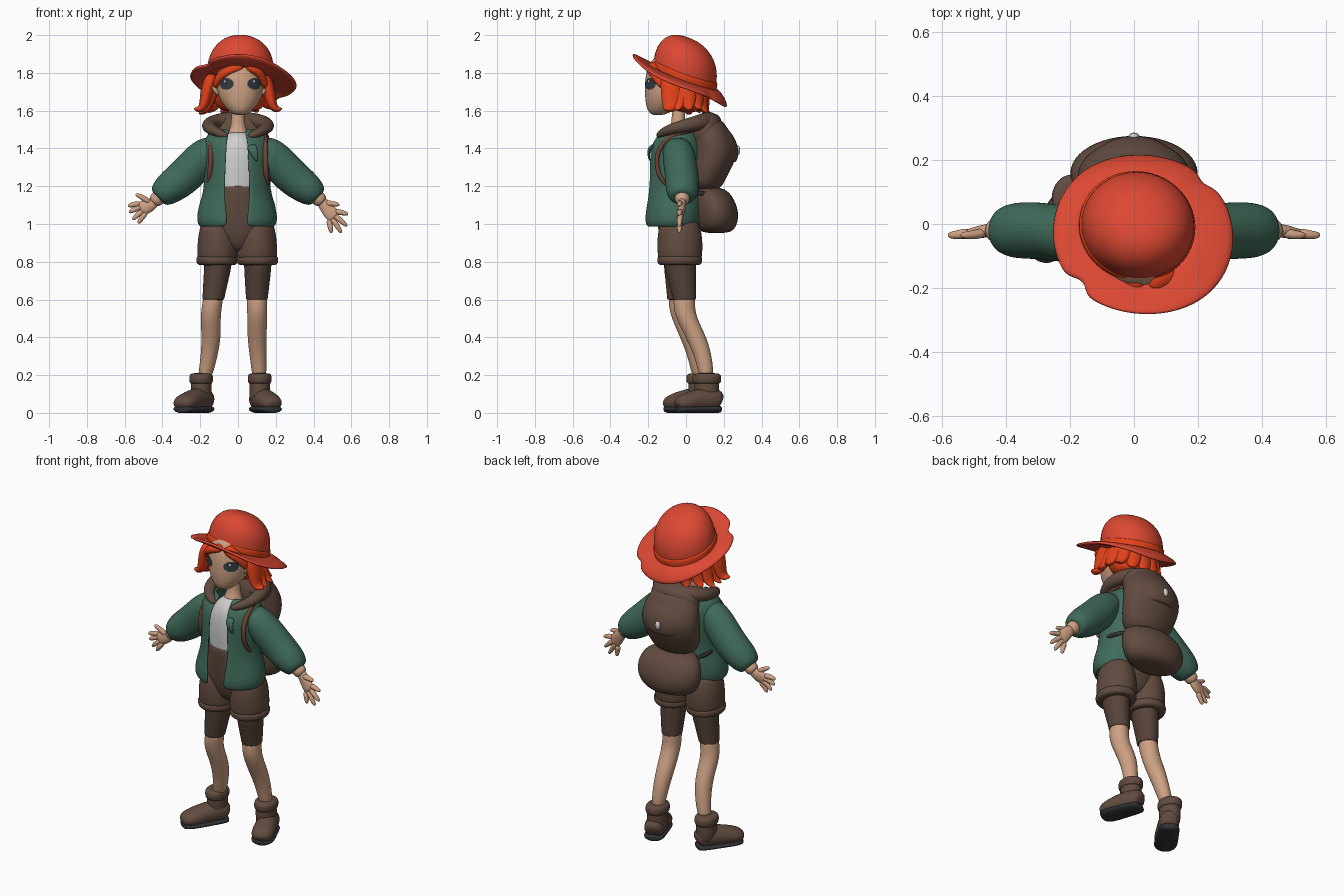
import bpy, bmesh, math, random
from mathutils import Vector, Matrix

random.seed(4)
if "Cube" in bpy.data.objects:
    bpy.data.objects.remove(bpy.data.objects["Cube"], do_unlink=True)

def material(name, *rgb):
    mat = bpy.data.materials.new(name)
    mat.use_nodes = True
    mat.diffuse_color = (*rgb, 1)
    shader = mat.node_tree.nodes["Principled BSDF"]
    shader.inputs["Base Color"].default_value = (*rgb, 1)
    return mat

HAT = material("coral red", .72, .065, .033)
HAIR = material("orange red", .78, .055, .01)
SKIN = material("warm skin", .62, .36, .23)
GREEN = material("jacket green", .05, .145, .1)
BROWN = material("canvas brown", .12, .07, .05)
DARK = material("legging brown", .095, .056, .042)
SHIRT = material("shirt grey", .62, .62, .62)
BLACK = material("charcoal", .03, .033, .038)
EYE = material("slate eye", .035, .045, .057)
STRAP = material("strap russet", .16, .055, .035)
SIDES = ((1, "left"), (-1, "right"))

def finish(name, bm, mat, sub=2, thick=0):
    """Turn a bmesh into a smooth object with its modifiers."""
    bmesh.ops.recalc_face_normals(bm, faces=bm.faces)
    mesh = bpy.data.meshes.new(name)
    bm.to_mesh(mesh)
    bm.free()
    mesh.materials.append(mat)
    mesh.polygons.foreach_set("use_smooth", [True] * len(mesh.polygons))
    obj = bpy.data.objects.new(name, mesh)
    bpy.context.scene.collection.objects.link(obj)
    if thick:
        shell = obj.modifiers.new("thickness", 'SOLIDIFY')
        shell.thickness, shell.offset = thick, 0
    if sub:
        smooth = obj.modifiers.new("smooth", 'SUBSURF')
        smooth.levels = smooth.render_levels = sub
    return obj

def bridge(bm, rows, closed=True):
    """Join consecutive rows of vertices with quads."""
    for low, high in zip(rows, rows[1:]):
        count = len(low)
        for j in range(count if closed else count - 1):
            k = (j + 1) % count
            bm.faces.new((low[j], low[k], high[k], high[j]))

def loft(name, mat, rings, ref=(1, 0, 0), axis=None, n=12):
    """Skin elliptical rings (centre, half width, half depth) along a path."""
    bm, rows, last = bmesh.new(), [], len(rings) - 1
    centres = [Vector(ring[:3]) for ring in rings]
    for i, ring in enumerate(rings):
        t = Vector(axis) if axis else (centres[min(i + 1, last)] - centres[max(i - 1, 0)]).normalized()
        u = Vector(ref)
        u = (u - t * u.dot(t)).normalized()
        v = t.cross(u)
        a, b = ring[3] * 1.045, ring[4] * 1.045  # make up for subdivision shrinkage
        turns = [math.tau * j / n for j in range(n)]
        rows.append([bm.verts.new(centres[i] + u * a * math.cos(w) + v * b * math.sin(w)) for w in turns])
    bridge(bm, rows)
    bm.faces.new(rows[0][::-1])
    bm.faces.new(rows[-1])
    return finish(name, bm, mat)

def body(name, mat, rings, x=0):
    """Upright loft from (height, half width, half depth, y)."""
    return loft(name, mat, [(x, y, z, a, b) for z, a, b, y in rings], axis=(0, 0, 1))

def strand(name, mat, points, width, flat=.6, tip=.2, ref=(0, 1, 0)):
    """Tapered tube through a few points."""
    sizes = [width * (1 - (1 - tip) * (i / (len(points) - 1)) ** 2) for i in range(len(points))]
    return loft(name, mat, [(*p, w, w * flat) for p, w in zip(points, sizes)], ref, n=8)

def flip(points, s):
    return [(p[0] * s, *p[1:]) for p in points]

# Head, nose and neck
head = body("head", SKIN, [(1.575, .03, .03, -.15), (1.6, .065, .07, -.135), (1.65, .105, .11, -.105), (1.7, .124, .135, -.083),
                           (1.77, .128, .14, -.077), (1.85, .12, .13, -.07), (1.92, .06, .07, -.06)], x=.012)
strand("nose", SKIN, [(.012, -.19, 1.72), (.012, -.214, 1.69), (.012, -.185, 1.66)], .016, 1, .8)
body("neck", SKIN, [(1.4, .07, .06, -.05), (1.48, .055, .05, -.05), (1.52, .034, .034, -.04), (1.64, .034, .036, -.04)])

def eye_plate(name, mat, x, z, size, squash, turn, lift):
    """Thin disc wrapped onto the face."""
    bm = bmesh.new()
    place = (Matrix.Translation((x, -.19, z)) @ Matrix.Rotation(turn, 4, 'Z')
             @ Matrix.Rotation(math.pi / 2, 4, 'X') @ Matrix.Diagonal((1, squash, 1, 1)))
    bmesh.ops.create_circle(bm, cap_ends=True, cap_tris=True, segments=20, radius=size, matrix=place)
    wrap = finish(name, bm, mat, sub=0).modifiers.new("wrap", 'SHRINKWRAP')
    wrap.target, wrap.wrap_mode, wrap.offset = head, 'OUTSIDE_SURFACE', lift

# Eyes, ears, fringe and side locks
for s, side in SIDES:
    eye_plate(side + "_eye", EYE, .014 + s * .074, 1.742, .046, .66, s * .6, .005)
    eye_plate(side + "_eye_glint", SHIRT, .004 + s * .074, 1.755, .006, 1, s * .6, .007)
    strand(side + "_ear", SKIN, [(.012 + s * .11, -.1, 1.68), (.01 + s * .14, -.105, 1.72),
                                 (.008 + s * .165, -.095, 1.75)], .028, .5, .5)
    strand(side + "_fringe", HAIR, [(.04, -.17, 1.84), (.03 + s * .06, -.182, 1.822), (.014 + s * .112, -.15, 1.785),
                                    (.012 + s * .135, -.115, 1.72)], .042, .75, .6)
    strand(side + "_side_lock", HAIR, [(s * .13, -.08, 1.8), (s * .165, -.075, 1.71), (s * .175, -.08, 1.64),
                                       (s * .2, -.085, 1.6), (s * .235, -.09, 1.61)], .064, .6, .2)

# Hair bob with flicked ends
body("hair_bob", HAIR, [(1.59, .09, .065, .015), (1.63, .135, .1, .0), (1.72, .155, .13, -.01), (1.82, .145, .135, -.02),
                        (1.9, .09, .09, -.03)], x=.012)
for i in range(9):
    w = math.radians(-100 + 25 * i)
    low = random.uniform(1.575, 1.61)
    path = [(.01 + math.sin(w) * rx, math.cos(w) * ry - .02, z)
            for rx, ry, z in ((.12, .09, 1.76), (.155, .12, 1.69), (.175, .12, low + .02), (.225, .145, low))]
    strand(f"hair_flick_{i + 1}", HAIR, path, .058, .6, .12, (math.cos(w), -math.sin(w), 0))

# Hat: crown, band and wavy brim share one tilted frame
crown = body("hat_crown", HAT, [(-.03, .176, .176, 0), (.03, .178, .178, -.006), (.09, .174, .174, -.02), (.15, .15, .15, -.035),
                                (.195, .1, .1, -.048), (.212, .04, .04, -.055)])
band = body("hat_band", HAIR, [(z, r, r, -z * .2) for z, r in ((-.015, .17), (-.01, .182), (.035, .184), (.05, .176))])
bm, rows = bmesh.new(), []
for f in (0, .35, .7, 1):
    row = []
    for j in range(60):
        w = math.tau * j / 60
        notch = 1 - sum(d * math.exp(-((w - math.radians(g)) / .1) ** 2) for d, g in ((.13, 219), (.08, 42)))
        x = .17 * math.cos(w) * (1 - f) + (.022 + .285 * math.cos(w) * notch) * f
        y = .17 * math.sin(w) * (1 - f) + (-.02 + .282 * math.sin(w) * notch) * f
        row.append(bm.verts.new((x, y, f * f * (-.018 - .035 * math.sin(w) + .012 * math.sin(w * 3)))))
    rows.append(row)
bridge(bm, rows)
brim = finish("hat_brim", bm, HAT, 1, .018)
for part in (crown, band, brim):
    part.location = (.008, -.01, 1.77)
    part.rotation_euler = (-.35, .1, 0)

# Shirt and open jacket
body("shirt", SHIRT, [(1.12, .13, .1, -.06), (1.2, .135, .11, -.055), (1.38, .14, .11, -.06), (1.46, .08, .08, -.06),
                      (1.49, .04, .04, -.06)])
bm, rows = bmesh.new(), []
for z, a, b, y, gap in ((.985, .19, .14, -.068, .055), (1.02, .21, .152, -.068, .05), (1.1, .195, .15, -.06, .06),
                        (1.18, .165, .142, -.06, .065), (1.3, .17, .145, -.05, .06), (1.4, .18, .145, -.05, .055),
                        (1.46, .165, .115, -.045, .05), (1.5, .1, .08, -.03, .04)):
    start = math.asin(gap / a)
    turns = [start + (math.tau - 2 * start) * j / 24 for j in range(25)]
    rows.append([bm.verts.new((a * math.sin(w) - .005, y - b * math.cos(w), z)) for w in turns])
bridge(bm, rows, closed=False)
finish("jacket_body", bm, GREEN, 2, .018)
strand("lapel_flap", GREEN, [(.07, -.17, 1.42), (.08, -.205, 1.39), (.1, -.19, 1.33)], .03, .4, .3, (1, 0, 0))

# Sleeves, cuffs and hands; the thumb tip comes first
tips = {1: ((.54, 1.1), (.585, 1.05), (.58, .985), (.55, .95), (.495, .95)),
        -1: ((.545, 1.16), (.585, 1.095), (.58, 1.06), (.56, 1.02), (.53, 1.0))}
for s, side in SIDES:
    sleeve = [(.1, -.05, 1.42, .07, .06), (.17, -.04, 1.375, .088, .095), (.28, -.02, 1.25, .088, .098),
              (.37, -.02, 1.185, .09, .087), (.42, -.02, 1.145, .07, .064), (.425, -.02, 1.14, .04, .04)]
    loft(side + "_sleeve", GREEN, flip(sleeve, s), (0, 1, 0))
    px, pz = (.5, 1.045) if s > 0 else (.505, 1.085)
    strand(side + "_cuff", SKIN, flip([(.39, -.02, 1.165), (.42, -.02, 1.14), (.455, -.02, 1.11)], s), .043, 1, .9)
    loft(side + "_palm", SKIN, flip([(.43, -.02, 1.13, .022, .024), (.46, -.02, 1.1, .021, .034), (px, -.03, pz, .018, .04),
                                     (px + .015, -.03, pz - .012, .012, .032)], s), (0, 1, 0))
    for i, (x, z) in enumerate(tips[s]):
        bx, bz = (.46, 1.11) if i == 0 else (px + .02 - .01 * i, pz + .035 - .014 * i)
        path = [(bx, -.025, bz), ((bx + x) / 2, -.035, (bz + z) / 2 + .004), (x, -.035, z)]
        strand(f"{side}_finger_{i}" if i else side + "_thumb", SKIN, flip(path, s), .017, 1, .6)

# Shorts with rolled hems
body("shorts_waist", BROWN, [(.85, .07, .05, -.035), (.89, .13, .09, -.035), (.98, .19, .114, -.036), (1.04, .18, .112, -.045),
                             (1.12, .14, .105, -.06), (1.2, .138, .113, -.058), (1.21, .12, .1, -.058)])
for s, side in SIDES:
    body(side + "_shorts_leg", BROWN, [(.8, .1, .11, -.032), (.83, .108, .118, -.032), (.91, .106, .12, -.032),
                                       (.98, .095, .112, -.034), (1.04, .07, .08, -.035)], x=s * .104 - .004)
    body(side + "_shorts_hem", BROWN, [(.78, .085, .095, -.033), (.787, .108, .118, -.033), (.82, .112, .121, -.033),
                                       (.835, .1, .11, -.033)], x=s * .107 - .004)

# Legs: leggings over skin
legs = {1: [(.1, -.008, .64, .052, .055), (.1, -.01, .58, .053, .057), (.102, -.004, .51, .052, .055),
            (.1, .055, .4, .051, .056), (.108, .098, .28, .043, .044), (.115, .113, .15, .035, .035)],
        -1: [(-.13, -.038, .64, .052, .055), (-.135, -.036, .58, .053, .056), (-.147, -.028, .51, .053, .053),
             (-.14, .025, .4, .051, .055), (-.155, .06, .28, .043, .044), (-.185, .076, .15, .035, .035)]}
for s, side in SIDES:
    loft(side + "_leg", SKIN, legs[s], axis=(0, 0, 1))
    (x, y), (tx, ty) = legs[s][0][:2], (s * .105, -.033)
    loft(side + "_legging", DARK, [(tx, ty, .88, .075, .085), (tx, ty, .78, .073, .085),
                                   ((x + tx) / 2, (y + ty) / 2, .7, .066, .073), (x, y, .61, .058, .062),
                                   (x, y, .6, .057, .061), (x, y, .598, .05, .05)], axis=(0, 0, 1))

# Boots: shaft, rolled top, foot and sole
for side, x, y, heel, toe in (("left", .115, .11, (.105, .168), (.18, -.03)), ("right", -.195, .078, (-.167, .11), (-.295, -.085))):
    body(side + "_boot_shaft", BROWN, [(.04, .05, .06, y), (.1, .056, .066, y), (.18, .055, .066, y), (.2, .045, .05, y)], x=x)
    body(side + "_boot_top", BROWN, [(.15, .05, .06, y), (.16, .063, .077, y), (.2, .064, .078, y), (.212, .05, .06, y)], x=x)
    start, run = Vector((*heel, 0)), Vector((*toe, 0)) - Vector((*heel, 0))
    across = (run.y, -run.x, 0)
    foot, sole = [], []
    for f, w, h in ((-.08, .04, .045), (.05, .058, .065), (.45, .06, .062), (.8, .066, .05), (1, .058, .042), (1.1, .036, .026)):
        spot = start + run * f
        foot.append((spot.x, spot.y, h + .008, w, h))
        sole.append((spot.x, spot.y, .02, w * 1.03, .021))
    loft(side + "_boot_foot", BROWN, foot, across)
    loft(side + "_boot_sole", BLACK, sole, across)

# Lowered hood: collar roll and the cloth hanging behind
hood = [(.05, -.15, 1.46), (.135, -.11, 1.495), (.165, -.01, 1.52), (.125, .09, 1.54), (0, .13, 1.55)]
sizes = [.018, .026, .034, .044, .05, .044, .034, .026, .018]
loft("hood_collar", BROWN, [(*p, w, w * 1.2) for p, w in zip(flip(hood, -1) + hood[-2::-1], sizes)], (0, 0, 1))
body("hood_drape", BROWN, [(1.4, .12, .06, .09), (1.47, .16, .085, .1), (1.54, .15, .085, .11), (1.59, .09, .05, .12)])

# Backpack: main bag, flap, lower roll, buckle and straps
body("bag", BROWN, [(1.17, .12, .08, .1), (1.25, .16, .105, .11), (1.34, .178, .12, .145), (1.42, .178, .12, .15),
                    (1.5, .155, .105, .12), (1.57, .1, .06, .12)])
body("bag_flap", BROWN, [(1.325, .08, .05, .2), (1.33, .125, .085, .19), (1.42, .15, .108, .172), (1.5, .13, .09, .14),
                         (1.55, .08, .05, .12)])
body("lower_bag", BROWN, [(.95, .11, .07, .16), (.98, .175, .105, .16), (1.05, .205, .118, .165), (1.13, .195, .108, .15),
                          (1.2, .14, .085, .12)])
bm = bmesh.new()
bmesh.ops.create_cube(bm, size=1, matrix=Matrix.Translation((0, .274, 1.39)) @ Matrix.Diagonal((.042, .03, .065, 1)))
finish("bag_buckle", bm, SHIRT, 1)
for s, side in SIDES:
    strap = [(.13, .06, 1.5), (.14, -.06, 1.48), (.145, -.152, 1.41), (.145, -.162, 1.28), (.16, -.1, 1.2)]
    strand(side + "_bag_strap", STRAP, flip(strap, s), .015, .9, .9, (1, 0, 0))
    strand(side + "_side_strap", BLACK, flip([(.165, -.05, 1.18), (.172, .03, 1.165), (.13, .12, 1.16)], s), .014, .7, .9, (0, 0, 1))
